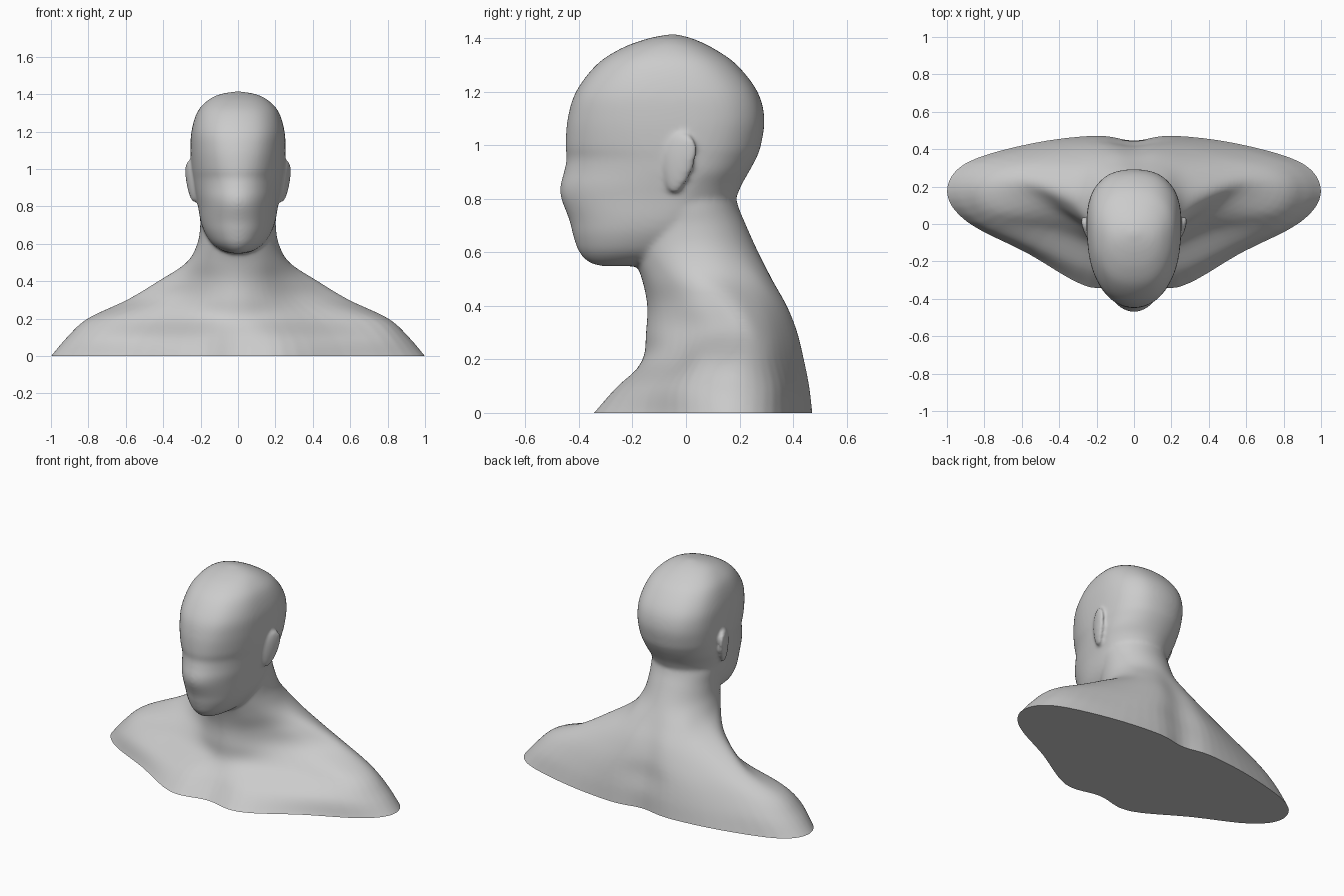
import bpy, bmesh, math
from mathutils import Vector

if "Cube" in bpy.data.objects:
    bpy.data.objects.remove(bpy.data.objects["Cube"])


def catmull(pts, n, closed):
    """Smooth curve through points (n steps per span)."""
    m, out = len(pts), []
    get = (lambda i: pts[i % m]) if closed else (lambda i: pts[max(0, min(m - 1, i))])
    for i in range(m if closed else m - 1):
        a, b, c, d = (get(i + k) for k in (-1, 0, 1, 2))
        for s in range(n):
            t = s / n
            out.append(0.5 * (2 * b + (c - a) * t + (2 * a - 5 * b + 4 * c - d) * t * t
                              + (3 * b - a - 3 * c + d) * t ** 3))
    return out if closed else out + [pts[-1].copy()]


def half_oval(z, yf, yb, mid, hw, nf=2.0, nb=2.0):
    """Half section, back centre to front centre, superelliptic front and back."""
    pts = []
    for i in range(9):
        a = math.pi * i / 8
        s, c = abs(math.sin(a)), math.cos(a)
        n, depth = (nb, yb - mid) if c > 0 else (nf, mid - yf)
        y = math.copysign(abs(c) ** (2 / n), c) * depth
        pts.append(Vector((hw * s ** (2 / n) if 0 < i < 8 else 0, mid + y, z)))
    return pts


def loft(bm, halves, steps=5):
    """Mirror half sections to rings and skin them into a closed solid."""
    rings = [h + [Vector((-p.x, p.y, p.z)) for p in h[-2:0:-1]] for h in halves]
    cols = [catmull([r[j] for r in rings], steps, False) for j in range(len(rings[0]))]
    rows = []
    for k in range(len(cols[0])):
        rows.append([bm.verts.new(p) for p in catmull([c[k] for c in cols], 4, True)])
    n = len(rows[0])
    for r0, r1 in zip(rows, rows[1:]):
        for j in range(n):
            bm.faces.new((r0[j], r0[(j + 1) % n], r1[(j + 1) % n], r1[j]))
    bm.faces.new(rows[0])
    bm.faces.new(rows[-1])


bm = bmesh.new()

# Shoulders: half outlines (x, y) from spine round the shoulder to breastbone
shoulders = {
    0.0: [(0, .445), (.2, .472), (.55, .43), (.9, .325), (1, .17), (.89, .01), (.57, -.155), (.24, -.338), (0, -.31)],
    0.1: [(0, .44), (.2, .46), (.5, .415), (.81, .325), (.915, .18), (.82, .01), (.52, -.125), (.22, -.25), (0, -.235)],
    0.2: [(0, .42), (.19, .44), (.45, .39), (.71, .305), (.805, .19), (.72, .055), (.43, -.025), (.17, -.13), (0, -.162)],
    0.3: [(0, .405), (.15, .415), (.34, .37), (.52, .3), (.595, .22), (.5, .12), (.31, .005), (.14, -.11), (0, -.15)],
    0.4: [(0, .37), (.12, .375), (.25, .335), (.37, .265), (.428, .18), (.35, .08), (.24, -.02), (.12, -.112), (0, -.145)],
    0.5: [(0, .32), (.1, .315), (.19, .275), (.25, .2), (.275, .12), (.26, .03), (.205, -.06), (.115, -.138), (0, -.165)],
}
body = [[Vector((x, y, z)) for x, y in pts] for z, pts in shoulders.items()]
body.insert(0, [a + (a - b) * 0.6 for a, b in zip(body[0], body[1])])

# Neck, running up inside the head
body += [half_oval(*r) for r in (
    (.60, -.20, .27, .05, .218), (.70, -.22, .225, .02, .202),
    (.79, -.22, .19, -.01, .205), (.92, -.20, .17, -.02, .18))]
loft(bm, body)

# Head: z, front y, back y, widest y, half width, front and back exponents
loft(bm, [half_oval(*r) for r in (
    (.548, -.31, -.12, -.22, .03),
    (.561, -.36, -.06, -.20, .08),
    (.60, -.399, .00, -.16, .137),
    (.66, -.421, .09, -.11, .178, 2.05),
    (.72, -.436, .14, -.07, .200, 2.05),
    (.80, -.466, .185, -.04, .214, 2.0),
    (.85, -.469, .207, -.02, .225, 2.0),
    (.90, -.456, .235, 0, .236, 2.0, 2.1),
    (.95, -.446, .262, 0, .243, 2.03, 2.2),
    (1.0, -.450, .28, 0, .249, 2.12, 2.3),
    (1.1, -.442, .293, 0, .254, 2.25, 2.4),
    (1.2, -.411, .267, -.01, .249, 2.35, 2.4),
    (1.3, -.335, .19, -.03, .220, 2.3, 2.3),
    (1.36, -.245, .105, -.05, .170, 2.2, 2.2),
    (1.396, -.15, .03, -.06, .107),
    (1.413, -.07, -.03, -.05, .025))])
bmesh.ops.recalc_face_normals(bm, faces=bm.faces)

# Ears: thin lobes flaring outward at the back
for side in (1, -1):
    ear = bmesh.ops.create_uvsphere(bm, u_segments=24, v_segments=16, radius=1)["verts"]
    for v in ear:
        z, y = v.co.z * .114, v.co.y * .06 * (1 + .25 * v.co.z)
        x = v.co.x * .022 + y * .28 + z * .13
        v.co = (side * (.25 + x), -.027 + y + z * .16, .932 + z)
    if side < 0:
        bmesh.ops.reverse_faces(bm, faces=list({f for v in ear for f in v.link_faces}))

mesh = bpy.data.meshes.new("bust")
bm.to_mesh(mesh)
bm.free()
bust = bpy.data.objects.new("bust", mesh)
bpy.context.collection.objects.link(bust)
bpy.context.view_layer.objects.active = bust
bust.select_set(True)

# Fuse the parts into one skin and soften the joins
fuse = bust.modifiers.new("fuse", 'REMESH')
fuse.mode, fuse.voxel_size = 'VOXEL', 0.009
soften = bust.modifiers.new("soften", 'SMOOTH')
soften.factor, soften.iterations = 0.5, 16
for name in ("fuse", "soften"):
    bpy.ops.object.modifier_apply(modifier=name)

# Flat base cut at z = 0
bm = bmesh.new()
bm.from_mesh(bust.data)
bmesh.ops.bisect_plane(bm, geom=bm.verts[:] + bm.edges[:] + bm.faces[:],
                       plane_co=(0, 0, 0), plane_no=(0, 0, 1), clear_inner=True)
bmesh.ops.holes_fill(bm, edges=[e for e in bm.edges if e.is_boundary], sides=0)
bmesh.ops.recalc_face_normals(bm, faces=bm.faces)
bm.to_mesh(bust.data)
bm.free()
bpy.ops.object.shade_smooth_by_angle(angle=math.radians(60))
